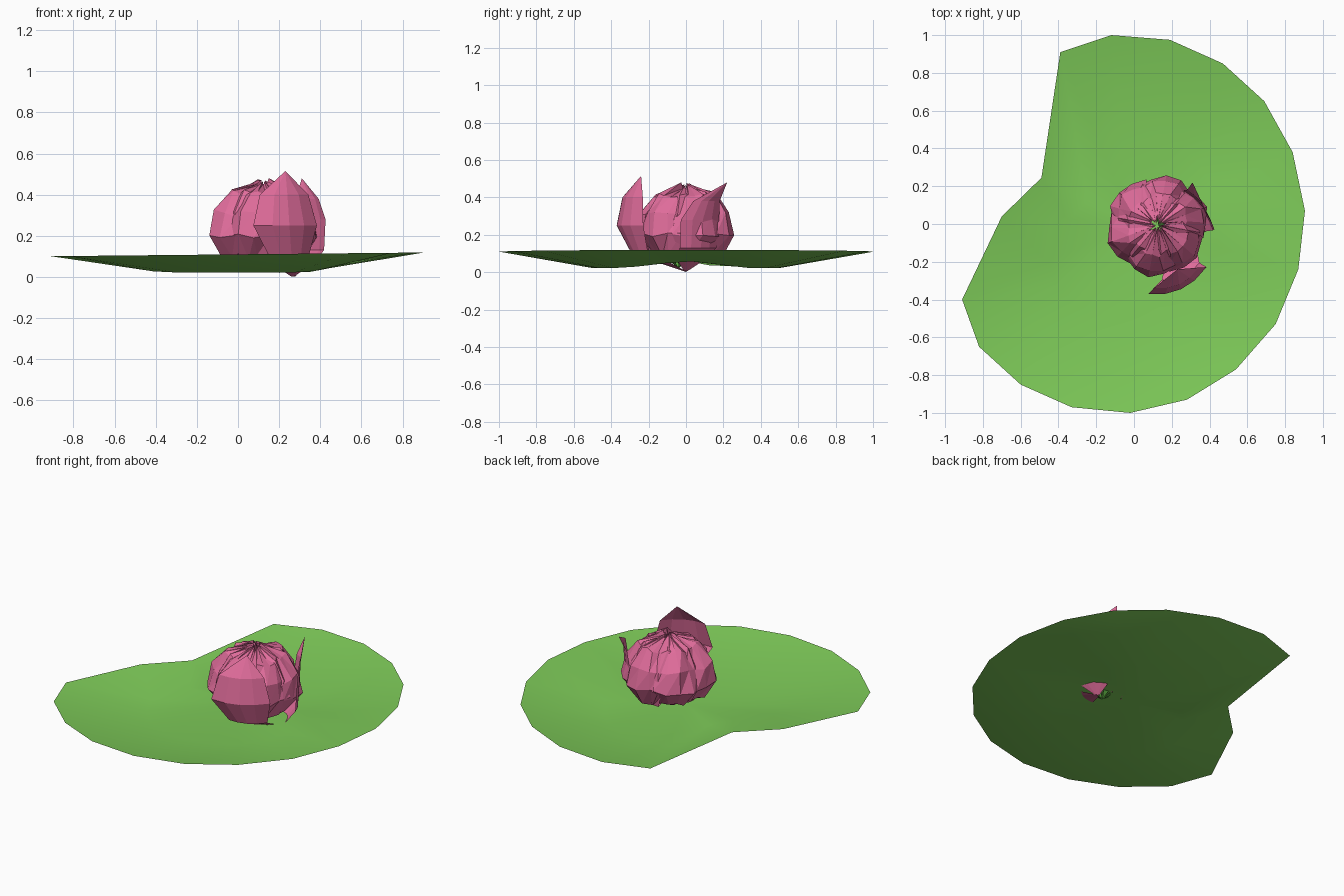
import bpy, math, random
from mathutils import Vector

if "Cube" in bpy.data.objects:
    bpy.data.objects.remove(bpy.data.objects["Cube"])

random.seed(4)


def material(name, col):
    m = bpy.data.materials.new(name)
    m.diffuse_color = (*col, 1)
    m.use_nodes = True
    m.node_tree.nodes["Principled BSDF"].inputs["Base Color"].default_value = m.diffuse_color
    return m


GREEN = material("leaf green", (0.21, 0.60, 0.10))
PINK = material("petal pink", (0.75, 0.152, 0.33))
SEPAL = material("sepal green", (0.12, 0.45, 0.06))


def make(name, verts, faces, mat, smooth=False):
    me = bpy.data.meshes.new(name)
    me.from_pydata([tuple(v) for v in verts], [], faces)
    me.materials.append(mat)
    me.polygons.foreach_set("use_smooth", [smooth] * len(me.polygons))
    ob = bpy.data.objects.new(name, me)
    bpy.context.collection.objects.link(ob)
    return ob


# Lily pad: notched outline, shallow dish
outline = [(-.39, .91), (-.49, .245), (-.70, .04), (-.91, -.40), (-.82, -.65),
           (-.60, -.85), (-.33, -.97), (-.02, -1.0), (.28, -.93), (.54, -.77),
           (.75, -.53), (.87, -.24), (.905, .07), (.84, .38), (.69, .65),
           (.47, .85), (.19, .975), (-.12, 1.0)]
n = len(outline)
rim = [(x, y, .11 + .01 * x) for x, y in outline]
ring = [(x / 2, y / 2, .062 - .04 * min(1, 1.4 * abs(math.sin(math.atan2(y, x)))))
        for x, y in outline]
faces = []
for i in range(n):
    j = (i + 1) % n
    faces += [(j, i, n + i, n + j), (n + j, n + i, 2 * n)]
faces = [tuple(reversed(f)) for f in faces]
make("lily_pad", rim + ring + [(0, 0, .06)], faces, GREEN, True)


def grid_faces(rows, cols):
    out = []
    for r in range(rows - 1):
        for c in range(cols - 1):
            a = r * cols + c
            out += [(a, a + 1, a + cols + 1), (a, a + cols + 1, a + cols)]
    return out


COLS = 5


# Closed bud petals wrapped round the flower axis
def bud_petal(name, angle, scale, top):
    profile = [(.05, .065, 16), (.20, .095, 28), (.27, .20, 36),
               (.245, .32, 34), (.17, .42, 26), (.025, top, 8)]
    verts = []
    for r, z, half in profile:
        for c in range(COLS):
            u = c / (COLS - 1) * 2 - 1
            a = angle + math.radians(half) * u
            rr = r * scale * (1 - .10 * abs(u)) + random.uniform(-.015, .015)
            zz = z + random.uniform(-.012, .012) - .02 * abs(u) * (z > .3)
            verts.append((.125 + rr * math.cos(a), rr * math.sin(a) - .005, zz))
    make(name, verts, grid_faces(len(profile), COLS), PINK)


for k in range(6):
    bud_petal(f"outer_bud_petal_{k}", math.radians(-100 + 60 * k), 1.0, .47)
    bud_petal(f"inner_bud_petal_{k}", math.radians(-70 + 60 * k), .88, .465)


# Open petals: centre line with half widths, cupped towards the bud
def open_petal(name, rows, across, inward, cup):
    across, inward = Vector(across).normalized(), Vector(inward).normalized()
    widest = max(r[3] for r in rows)
    verts = []
    for x, y, z, w in rows:
        for c in range(COLS):
            u = c / (COLS - 1) * 2 - 1
            verts.append(Vector((x, y, z)) + across * (w * u)
                         + inward * (cup * u * u * w / widest))
    make(name, verts, grid_faces(len(rows), COLS), PINK)


open_petal("front_open_petal",
           [(.27, 0, .002, .01), (.26, -.15, .055, .08), (.26, -.28, .11, .11),
            (.25, -.345, .25, .17), (.24, -.32, .40, .13), (.23, -.24, .515, 0)],
           (.91, .42, 0), (-.42, .91, 0), .05)
open_petal("right_open_petal",
           [(.27, 0, .005, .01), (.32, .03, .055, .08), (.36, .08, .13, .125),
            (.365, .09, .28, .13), (.35, .12, .38, .09), (.31, .22, .48, 0)],
           (-.62, .79, 0), (-.79, -.62, 0), .025)

# Small pointed sepals spreading from the flower base
for k in range(6):
    a = k * math.tau / 6 + .3
    d, s = Vector((math.cos(a), math.sin(a), 0)), Vector((-math.sin(a), math.cos(a), 0))
    base = Vector((.20, -.04, .02))
    mid = base + d * .07 + Vector((0, 0, .06))
    make(f"sepal_{k}", [base, mid - s * .025, mid + s * .025,
                        base + d * .11 + Vector((0, 0, .13))],
         [(0, 1, 2), (1, 3, 2)], SEPAL)
